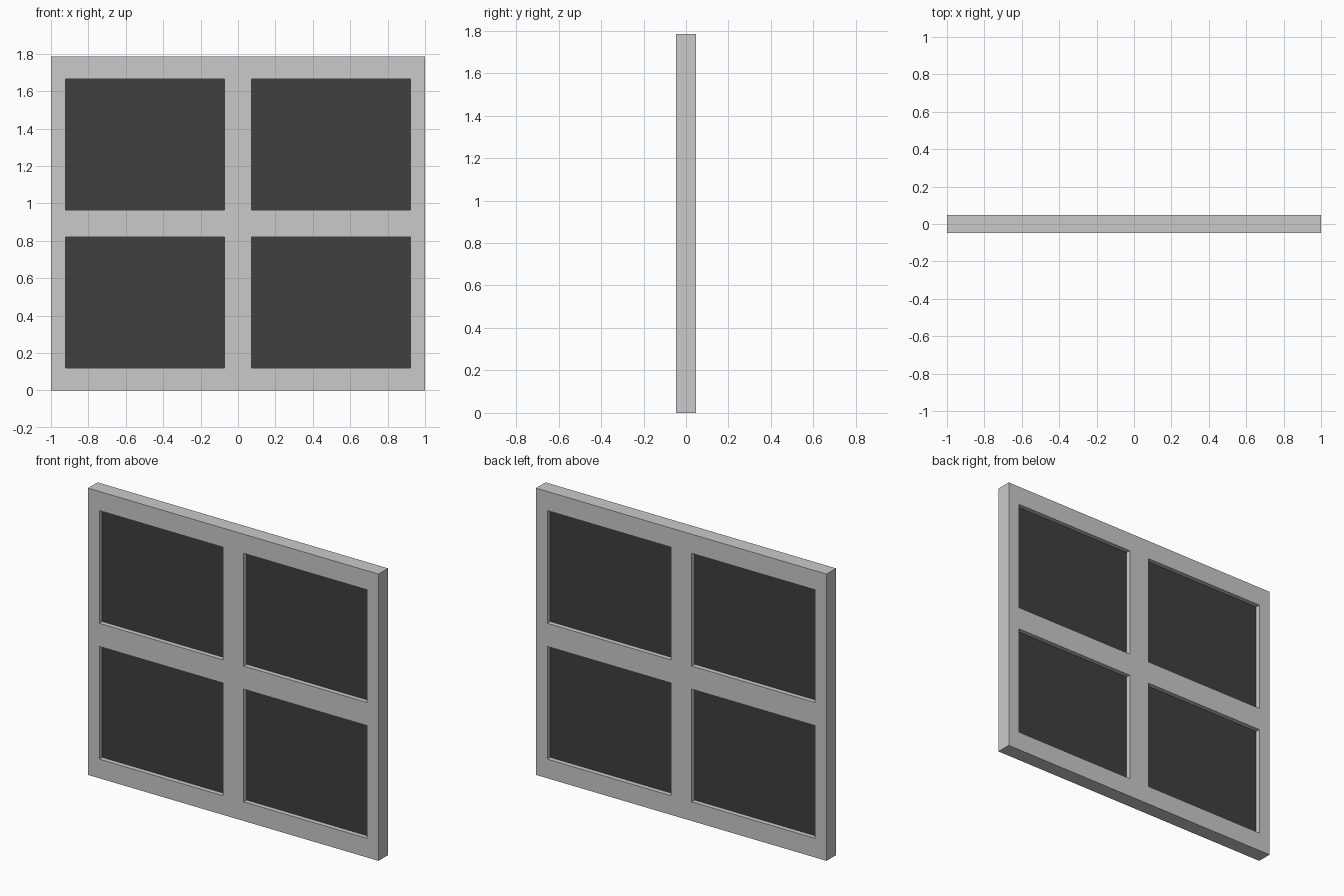
import bpy, bmesh
from mathutils import Vector

if "Cube" in bpy.data.objects:
    bpy.data.objects.remove(bpy.data.objects["Cube"])

DEPTH = 0.094          # frame thickness
PANE_DEPTH = 0.036     # pane thickness, recessed on both sides
XS = [-1.0, -0.922, -0.072, 0.072, 0.922, 1.0]
ZS = [0.0, 0.119, 0.82, 0.964, 1.665, 1.784]


def material(name, value):
    mat = bpy.data.materials.new(name)
    mat.diffuse_color = (value, value, value, 1.0)
    mat.use_nodes = True
    mat.node_tree.nodes["Principled BSDF"].inputs["Base Color"].default_value = mat.diffuse_color
    return mat


def make_object(name, bm, mat):
    mesh = bpy.data.meshes.new(name)
    bm.to_mesh(mesh)
    bm.free()
    mesh.materials.append(mat)
    obj = bpy.data.objects.new(name, mesh)
    bpy.context.collection.objects.link(obj)
    return obj


light_grey = material("light_grey", 0.59)
dark_grey = material("dark_grey", 0.05)

# Window frame: a lattice with four openings, extruded to full thickness
bm = bmesh.new()
verts = [[bm.verts.new((x, -DEPTH / 2, z)) for z in ZS] for x in XS]
for i in range(5):
    for j in range(5):
        if i % 2 and j % 2:
            continue
        bm.faces.new((verts[i][j], verts[i + 1][j],
                      verts[i + 1][j + 1], verts[i][j + 1]))
front = bm.faces[:]
back = bmesh.ops.extrude_face_region(bm, geom=front, use_keep_orig=True)["geom"]
bmesh.ops.translate(bm, vec=Vector((0, DEPTH, 0)),
                    verts=[g for g in back if isinstance(g, bmesh.types.BMVert)])
bmesh.ops.recalc_face_normals(bm, faces=bm.faces[:])
make_object("window_frame", bm, light_grey)

# Dark panes, one in each opening
for row, j in (("lower", 1), ("upper", 3)):
    for side, i in (("left", 1), ("right", 3)):
        bm = bmesh.new()
        bmesh.ops.create_cube(bm, size=1.0)
        size = Vector((XS[i + 1] - XS[i], PANE_DEPTH, ZS[j + 1] - ZS[j]))
        bmesh.ops.scale(bm, vec=size, verts=bm.verts[:])
        pane = make_object(f"{row}_{side}_pane", bm, dark_grey)
        pane.location = ((XS[i] + XS[i + 1]) / 2, 0, (ZS[j] + ZS[j + 1]) / 2)
